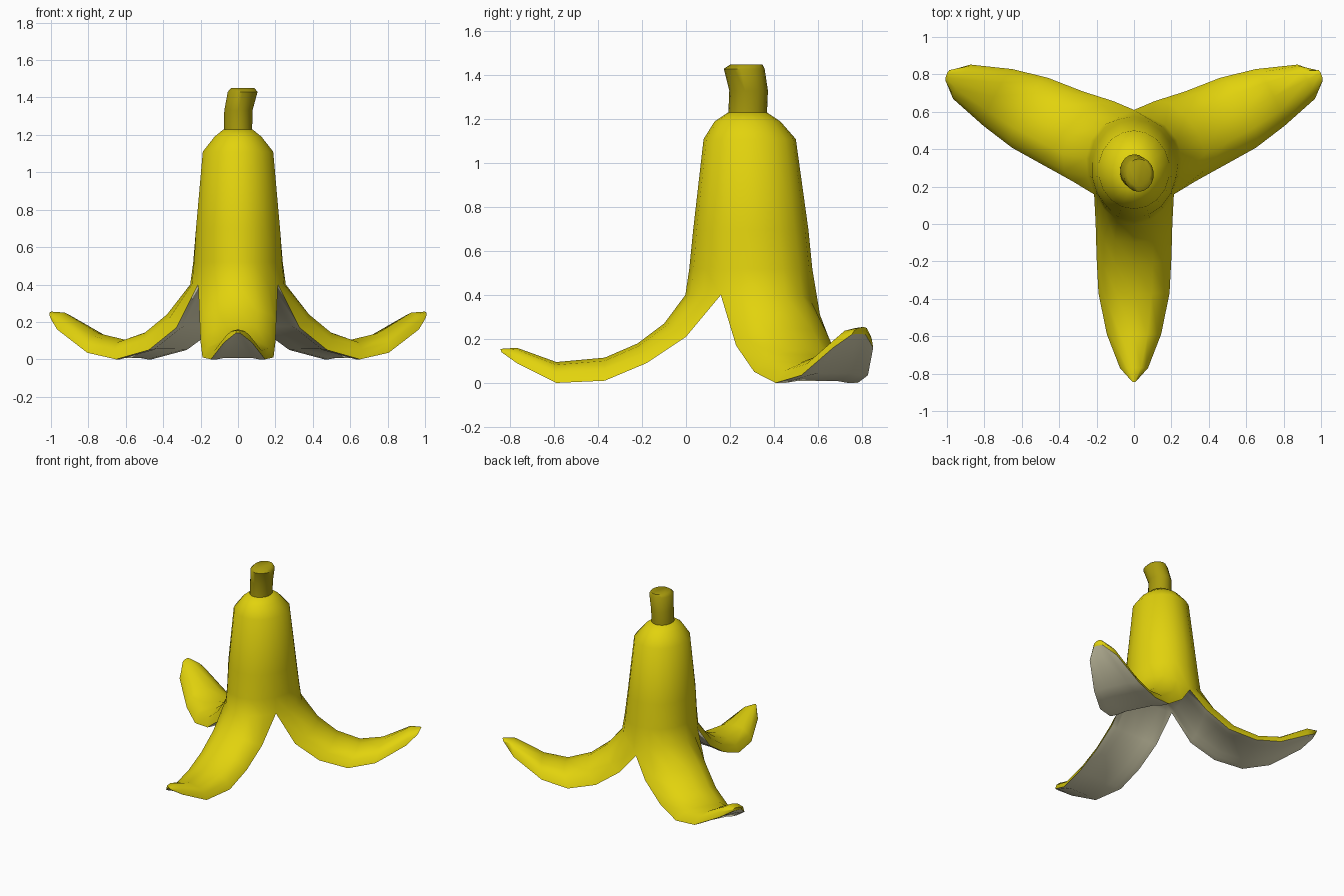
import bpy, bmesh, math
from math import sin, cos, pi, radians

if "Cube" in bpy.data.objects:
    bpy.data.objects.remove(bpy.data.objects["Cube"])

CY = 0.30      # y of the body axis
COLS = 18      # columns round the body, six per strip
SEG = COLS // 3


def material(name, rgb):
    m = bpy.data.materials.new(name)
    m.diffuse_color = (*rgb, 1)
    m.use_nodes = True
    m.node_tree.nodes["Principled BSDF"].inputs["Base Color"].default_value = m.diffuse_color
    return m


def ring(bm, cx, cy, z, r, lobe=0.0, squash=0.87):
    # oval ring, optionally bulging along the three strip directions
    vs = []
    for k in range(COLS):
        a = radians(-150 + 360 * k / COLS)
        rr = r + lobe * cos(3 * (a + pi / 2))
        vs.append(bm.verts.new((cx + squash * rr * cos(a), cy + rr * sin(a), z)))
    return vs


def bridge(bm, upper, lower, closed=True, mat=0):
    n = len(upper)
    for k in range(n if closed else n - 1):
        j = (k + 1) % n
        bm.faces.new((upper[k], lower[k], lower[j], upper[j])).material_index = mat


def underside(bm, row, lift):
    # rim and very shallow trough from the last vertex of a row back to its first
    a, b = row[-1], row[0]
    pts = [a]
    for f, h in ((0.12, 0.0), (0.25, 1.0), (0.5, 1.0), (0.75, 1.0), (0.88, 0.0)):
        co = a.co.lerp(b.co, f)
        up = row[SEG // 2].co - (a.co + b.co) / 2
        pts.append(bm.verts.new(co + up * lift * h))
    return pts + [b]


def finish(bm, name, mats):
    me = bpy.data.meshes.new(name)
    bm.to_mesh(me)
    bm.free()
    ob = bpy.data.objects.new(name, me)
    bpy.context.collection.objects.link(ob)
    for m in mats:
        me.materials.append(m)
    bpy.ops.object.select_all(action='DESELECT')
    ob.select_set(True)
    bpy.context.view_layer.objects.active = ob
    bpy.ops.object.shade_smooth_by_angle(angle=radians(60))


skin = material("skin_yellow", (0.76, 0.65, 0.004))
pith = material("pith_cream", (0.80, 0.76, 0.52))
stalk = material("stem_olive", (0.40, 0.33, 0.004))

# Strip stations: ridge distance, ridge z, edge distance, edge z, half width,
# extra width on the side facing the back
FRONT = [(0.40, 0.27, 0.30, 0.21, 0.205, 0), (0.52, 0.18, 0.48, 0.09, 0.20, 0),
         (0.67, 0.115, 0.67, 0.01, 0.19, 0), (0.89, 0.095, 0.89, 0.0, 0.145, 0),
         (1.07, 0.16, 1.07, 0.09, 0.075, 0), (1.145, 0.155, 1.14, 0.14, 0.012, 0)]
SIDE = [(0.39, 0.25, 0.26, 0.17, 0.213, 0.055), (0.52, 0.155, 0.43, 0.05, 0.207, 0.033),
        (0.68, 0.105, 0.63, 0.0, 0.20, 0.02), (0.84, 0.14, 0.82, 0.035, 0.165, 0.01),
        (1.04, 0.25, 1.03, 0.16, 0.11, -0.015), (1.12, 0.255, 1.10, 0.22, 0.05, -0.03)]

# Peel: upper body rings down to the split, then three curling strips
bm = bmesh.new()
rings = [ring(bm, 0, y, z, r, lobe, sq) for y, z, r, lobe, sq in [
    (0.28, 1.23, 0.09, 0, 0.87), (0.28, 1.19, 0.15, 0, 0.85),
    (0.29, 1.11, 0.21, 0, 0.91), (0.295, 0.70, 0.262, 0, 0.87),
    (0.30, 0.52, 0.28, 0.005, 0.86), (CY, 0.40, 0.293, 0.01, 0.87)]]
rings[-1][2 * SEG].co = (0, 0.61, 0.31)      # the back split starts lower
for k in (2 * SEG - 1, 2 * SEG + 1):
    rings[-1][k].co.z = 0.37
for a, b in zip(rings, rings[1:]):
    bridge(bm, a, b)
bm.faces.new(rings[0])
apex = bm.verts.new((0, CY, 0.40))
for j, (ang, stations, back) in enumerate([(-90, FRONT, 0), (27, SIDE, 1), (153, SIDE, -1)]):
    c, s = cos(radians(ang)), sin(radians(ang))
    prev = [rings[-1][(j * SEG + k) % COLS] for k in range(SEG + 1)]
    prev_under = underside(bm, prev, 0.05)
    # cream fan closing the body above the strip
    for p, q in zip(prev_under, prev_under[1:]):
        bm.faces.new((p, q, apex)).material_index = 1
    for rs, rz, es, ez, w, extra in stations:
        row = []
        for k in range(SEG + 1):
            t = (2 * k / SEG - 1) * pi / 2
            d = es + (rs - es) * cos(t)
            p = (w + extra * max(0, back * sin(t))) * sin(t)
            row.append(bm.verts.new((d * c - p * s, CY + d * s + p * c,
                                     ez + (rz - ez) * cos(t))))
        under = underside(bm, row, 0.08)
        bridge(bm, prev, row, closed=False)
        bridge(bm, prev_under, under, closed=False, mat=1)
        prev, prev_under = row, under
    # blunt tip
    bm.faces.new(prev + prev_under[1:-1])
bmesh.ops.recalc_face_normals(bm, faces=bm.faces)
# crisp line where the skin meets the pith
for e in bm.edges:
    if len({f.material_index for f in e.link_faces}) > 1:
        e.smooth = False
finish(bm, "peel", [skin, pith])

# Stem: short bent stalk with a bevelled flat top
bm = bmesh.new()
rings = [ring(bm, x, y, z, r) for x, y, z, r in [
    (0.025, 0.275, 1.45, 0.073), (0.025, 0.265, 1.43, 0.093),
    (0.002, 0.285, 1.33, 0.088), (0, 0.28, 1.21, 0.088)]]
for a, b in zip(rings, rings[1:]):
    bridge(bm, a, b)
bm.faces.new(rings[0])
bm.faces.new(rings[-1][::-1])
finish(bm, "stem", [stalk])
